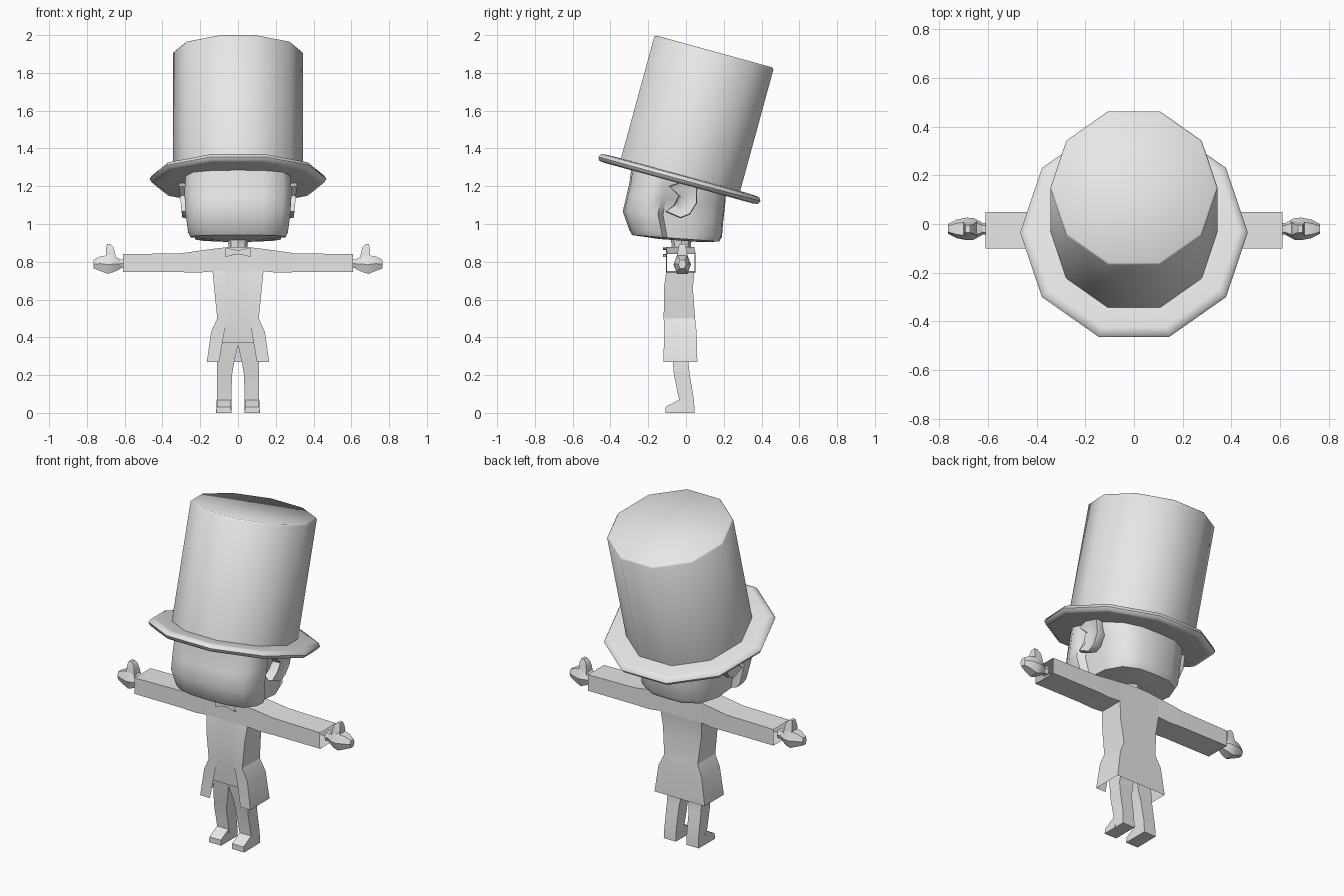
import bpy, bmesh, math
from mathutils import Matrix, Vector

grey = bpy.data.materials.new("plain_grey")
grey.diffuse_color = (0.8, 0.8, 0.8, 1)


def loft(name, rings, closed=True, caps=True, mirror=False, angle=30, matrix=None):
    """Skin a row of equal-length point rings into one object."""
    bm = bmesh.new()
    rows = [[bm.verts.new(p) for p in r] for r in rings]
    n = len(rows[0])
    for a, b in zip(rows, rows[1:]):
        for i in range(n if closed else n - 1):
            j = (i + 1) % n
            bm.faces.new((a[i], a[j], b[j], b[i]))
    if caps and closed:
        bm.faces.new(rows[0])
        bm.faces.new(rows[-1])
    bmesh.ops.recalc_face_normals(bm, faces=bm.faces)
    if matrix:
        bm.transform(matrix)
    me = bpy.data.meshes.new(name)
    bm.to_mesh(me)
    bm.free()
    me.materials.append(grey)
    ob = bpy.data.objects.new(name, me)
    bpy.context.collection.objects.link(ob)
    bpy.ops.object.select_all(action='DESELECT')
    ob.select_set(True)
    bpy.context.view_layer.objects.active = ob
    if mirror:
        m = ob.modifiers.new("mirror", 'MIRROR')
        m.merge_threshold = 0.0005
    bpy.ops.object.shade_smooth_by_angle(angle=math.radians(angle))
    return ob


def ring(r, z, n=10):
    return [(r * math.cos(i * math.tau / n), r * math.sin(i * math.tau / n), z) for i in range(n)]


def box_z(z, x0, x1, y0, y1):
    return [(x0, y0, z), (x1, y0, z), (x1, y1, z), (x0, y1, z)]


def box_x(x, y0, y1, z0, z1):
    return [(x, y0, z0), (x, y0, z1), (x, y1, z1), (x, y1, z0)]


# Tilted top hat: crown and rounded brim
tilt = Matrix.Translation((0, -0.035, 1.238)) @ Matrix.Rotation(math.radians(-15.3), 4, 'X')
loft("hat_crown", [ring(0.344, 0), ring(0.344, 0.692), ring(0.336, 0.70)], angle=50, matrix=tilt)
brim = [(0.33, 0.024), (0.43, 0.022), (0.457, 0.018), (0.468, 0), (0.457, -0.018), (0.43, -0.022), (0.25, -0.022)]
loft("hat_brim", [ring(r, z) for r, z in brim], angle=60, matrix=tilt)

# Head: rounded box, cheeks step in just ahead of the ears
half = [(0, -1), (0.5, -0.97), (0.85, -0.84), (1, -0.55), (1, -0.3), (0.86, -0.2),
        (0.87, 0.35), (0.74, 0.78), (0.4, 0.98), (0, 1)]
head = []
for z, w, yf, yb, slope, step in [
        (0.91, 0.09, -0.14, 0.08, -0.075, 0), (0.92, 0.25, -0.285, 0.175, -0.075, 0.6),
        (0.945, 0.264, -0.30, 0.19, -0.075, 1), (1.04, 0.277, -0.335, 0.198, -0.08, 1),
        (1.12, 0.282, -0.315, 0.207, -0.1, 0.9), (1.17, 0.282, -0.30, 0.21, -0.15, 0.2),
        (1.25, 0.275, -0.285, 0.20, -0.27, 0)]:
    pts = []
    for x, t in half:
        if 0.85 < x < 0.88 and t > -0.5:
            x += 0.1 * (1 - step)
        y = (yf + yb) / 2 + t * (yb - yf) / 2
        pts.append((x * w, y, z + slope * y))
    head.append(pts + [(-x, y, z) for x, y, z in pts[-2:0:-1]])
loft("head", head, angle=50)

# Ears
ear = [(-0.09, 1.2), (-0.02, 1.225), (0.06, 1.2), (0.058, 1.11), (0.02, 1.05),
       (-0.03, 1.03), (-0.11, 1.065), (-0.065, 1.1), (-0.04, 1.15)]
ec = Vector((-0.01, 1.13))


def ear_ring(x, s):
    out = []
    for y, z in ear:
        p = ec + (Vector((y, z)) - ec) * s
        out.append((x + 0.1 * (p.y - 1.13), p.x, p.y))
    return out


loft("ears", [ear_ring(0.235, 0.75), ear_ring(0.285, 1), ear_ring(0.305, 0.95), ear_ring(0.295, 0.6)],
     mirror=True, angle=50)

# Neck and bow tie
loft("neck", [[(x, y - 0.025, z) for x, y, z in ring(r, h, 8)]
              for r, h in [(0.055, 0.85), (0.05, 0.89), (0.06, 0.93)]])
loft("bow_tie", [box_x(0, -0.122, -0.1, 0.84, 0.862), box_x(0.02, -0.122, -0.1, 0.838, 0.864),
                 box_x(0.065, -0.122, -0.1, 0.825, 0.875)], caps=False, mirror=True)

# Coat: open sleeves running across the shoulders
loft("coat_sleeves", [box_x(0.61, -0.10, 0.05, 0.745, 0.84), box_x(0.3, -0.10, 0.05, 0.745, 0.845),
                      box_x(0.21, -0.102, 0.048, 0.742, 0.858), box_x(0.135, -0.105, 0.045, 0.75, 0.868)],
     caps=False, mirror=True)
loft("coat_chest", [box_x(0.135, -0.105, 0.045, 0.75, 0.868), box_x(0.06, -0.105, 0.045, 0.75, 0.877),
                    box_x(0, -0.105, 0.045, 0.75, 0.877)], closed=False, mirror=True)

# Coat body and tails: open at the front and the hem
rows = [(0.75, 0.065, 0.135, -0.105, 0.045), (0.66, 0.063, 0.126, -0.117, 0.036),
        (0.5, 0.056, 0.11, -0.118, 0.048), (0.43, 0.072, 0.142, -0.115, 0.056),
        (0.27, 0.10, 0.165, -0.12, 0.06)]
loft("coat_body", [[(xi, yf, z), (xo, yf, z), (xo, yb, z), (0, yb, z)] for z, xi, xo, yf, yb in rows],
     closed=False, mirror=True)

# Shirt front panel
loft("shirt_front", [[(-w, y, z), (w, y, z)] for w, y, z in
                     [(0.08, -0.104, 0.755), (0.08, -0.113, 0.66), (0.08, -0.113, 0.5), (0.095, -0.10, 0.37)]],
     closed=False)

# Trousers and shoes
loft("trouser_legs", [box_z(0.46, 0, 0.09, -0.095, 0.03), box_z(0.36, 0.0, 0.10, -0.09, 0.02),
                      box_z(0.27, 0.02, 0.112, -0.07, 0.012), box_z(0.2, 0.032, 0.112, -0.064, 0.02),
                      box_z(0.065, 0.035, 0.112, -0.035, 0.043), box_z(0, 0.035, 0.115, -0.035, 0.045)],
     mirror=True)
loft("shoes", [[(0.035, y, 0), (0.116, y, 0), (0.112, y, h), (0.037, y, h)]
               for y, h in [(-0.02, 0.075), (-0.045, 0.065), (-0.108, 0.032)]], mirror=True)


# Wrists, hands and thumbs
def hex_x(x, w, z0, z1):
    m, q = (z0 + z1) / 2, w * 0.6
    return [(x, y - 0.02, z) for y, z in [(-w, m), (-q, z1), (q, z1), (w, m), (q, z0), (-q, z0)]]


loft("wrists", [hex_x(0.6, 0.025, 0.765, 0.815), hex_x(0.63, 0.022, 0.77, 0.81)], mirror=True)
loft("hands", [hex_x(0.622, 0.024, 0.763, 0.812), hex_x(0.66, 0.045, 0.745, 0.83),
               hex_x(0.69, 0.046, 0.736, 0.835), hex_x(0.73, 0.038, 0.752, 0.828),
               hex_x(0.765, 0.02, 0.765, 0.81)], mirror=True)
loft("thumbs", [box_z(0.81, 0.645, 0.70, -0.05, 0.012), box_z(0.85, 0.652, 0.70, -0.045, 0.005),
                box_z(0.875, 0.658, 0.698, -0.04, 0.0), box_z(0.893, 0.675, 0.693, -0.035, -0.005)],
     mirror=True)
